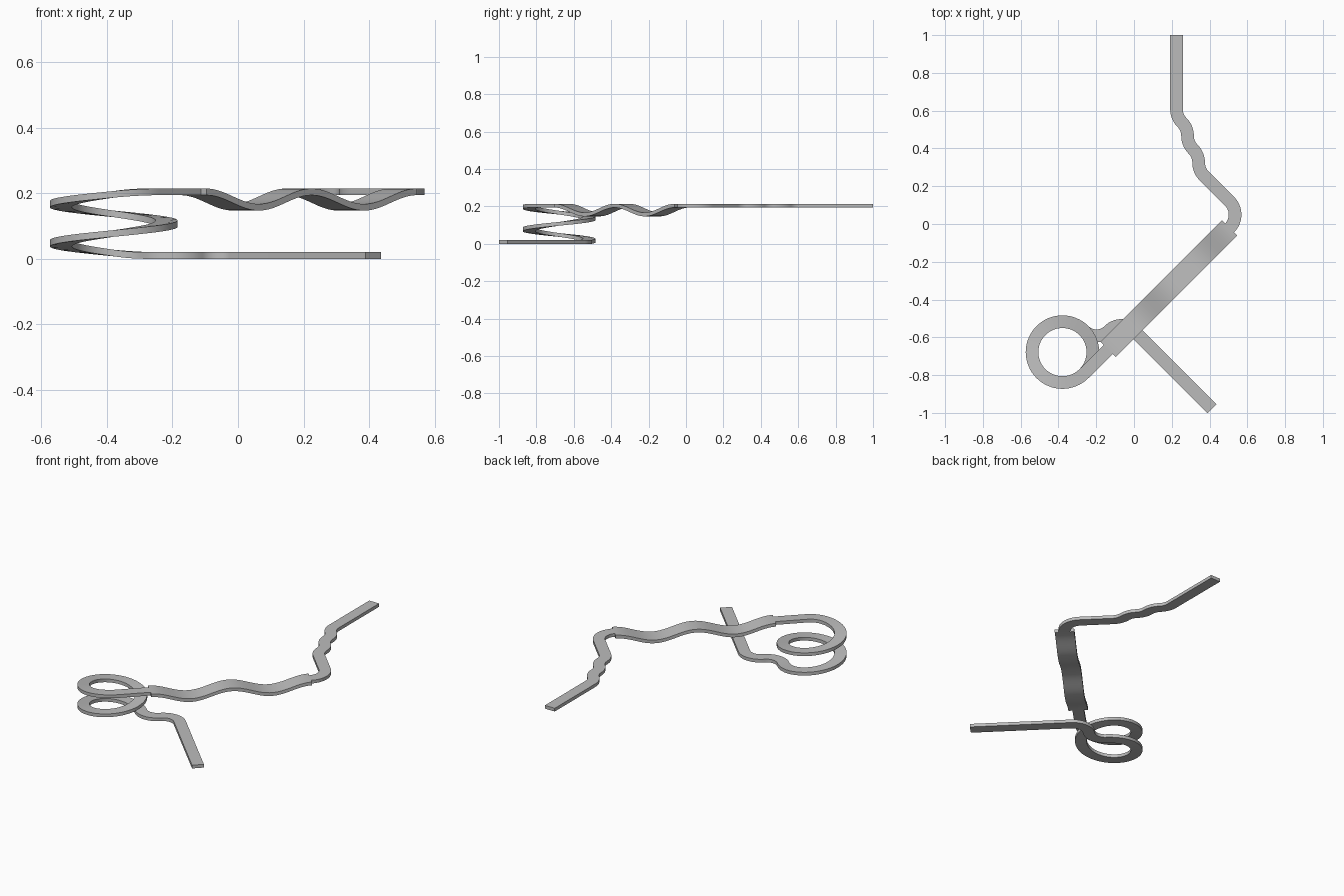
import bpy, bmesh
from math import sin, cos, radians, pi

cube = bpy.data.objects.get("Cube")
if cube:
    bpy.data.objects.remove(cube, do_unlink=True)

WIDTH, THICK = 0.067, 0.02
HIGH, LOW = 0.204, 0.01          # centre heights of upper and lower track

grey = bpy.data.materials.new("plain grey")
grey.use_nodes = True
grey.diffuse_color = (0.5, 0.5, 0.5, 1)
grey.node_tree.nodes["Principled BSDF"].inputs["Base Color"].default_value = (0.5, 0.5, 0.5, 1)


class Path:
    """Plan route drawn with straights and arcs; stores (x, y, z, heading)."""

    def __init__(self, x, y, z, heading):
        self.x, self.y, self.z, self.h = x, y, z, radians(heading)
        self.points = [(x, y, z, self.h)]

    def add(self):
        self.points.append((self.x, self.y, self.z, self.h))

    def straight(self, length, steps=1, height=None):
        for i in range(steps):
            self.x += cos(self.h) * length / steps
            self.y += sin(self.h) * length / steps
            if height:
                self.z = height((i + 1) / steps)
            self.add()

    def arc(self, radius, degrees, steps=10, height=None):
        side = 1 if degrees > 0 else -1      # positive turns left
        cx = self.x - side * radius * sin(self.h)
        cy = self.y + side * radius * cos(self.h)
        start = self.h
        for i in range(steps):
            t = (i + 1) / steps
            self.h = start + radians(degrees) * t
            self.x = cx + side * radius * sin(self.h)
            self.y = cy - side * radius * cos(self.h)
            if height:
                self.z = height(t)
            self.add()


def ribbon(name, path, width):
    """Sweep a flat rectangular section along a path."""
    bm = bmesh.new()
    rings = []
    for x, y, z, h in path.points:
        nx, ny = -sin(h) * width / 2, cos(h) * width / 2
        rings.append([bm.verts.new((x + s * nx, y + s * ny, z + u * THICK / 2))
                      for s, u in ((1, 1), (1, -1), (-1, -1), (-1, 1))])
    for a, b in zip(rings, rings[1:]):
        for k in range(4):
            m = (k + 1) % 4
            bm.faces.new((a[k], a[m], b[m], b[k]))
    bm.faces.new(rings[0])
    bm.faces.new(rings[-1][::-1])
    bmesh.ops.recalc_face_normals(bm, faces=bm.faces)
    mesh = bpy.data.meshes.new(name)
    bm.to_mesh(mesh)
    bm.free()
    mesh.materials.append(grey)
    ob = bpy.data.objects.new(name, mesh)
    bpy.context.collection.objects.link(ob)
    bpy.ops.object.select_all(action='DESELECT')
    ob.select_set(True)
    bpy.context.view_layer.objects.active = ob
    bpy.ops.object.shade_smooth_by_angle(angle=radians(30))
    return ob


# Entry track: straight, zigzag bends, straight, quarter turn
entry = Path(0.225, 1.0, HIGH, -90)
entry.straight(0.392)
for turn in (45, -45, 45, -45, 45):
    entry.arc(0.1, turn, 8)
entry.straight(0.19)
entry.arc(0.1, -90, 16)
ribbon("entry_track", entry, WIDTH)

# Wide wavy track: two full dips
wave = Path(entry.x, entry.y, HIGH, -135)
wave.straight(0.908, 64, lambda t: HIGH - 0.0235 * (1 - cos(4 * pi * t)))
ribbon("wave_track", wave, 0.113)

# Spiral track: lead-in, descending helix, S-bend and run-out
TURN, EASE = 630, 45


def descent(t):
    """Constant slope with a short level-off at both ends."""
    a = t * TURN
    rate = (HIGH - LOW) / (TURN - EASE)
    if a < EASE:
        return HIGH - rate * a * a / (2 * EASE)
    if a > TURN - EASE:
        return LOW + rate * (TURN - a) ** 2 / (2 * EASE)
    return HIGH - rate * (a - EASE / 2)


spiral = Path(wave.x, wave.y, HIGH, -135)
spiral.straight(0.182)
spiral.arc(0.161, -TURN, 112, descent)
spiral.arc(0.0935, 90, 14)
spiral.arc(0.0935, -90, 14)
spiral.straight(0.584)
ribbon("spiral_track", spiral, WIDTH)
